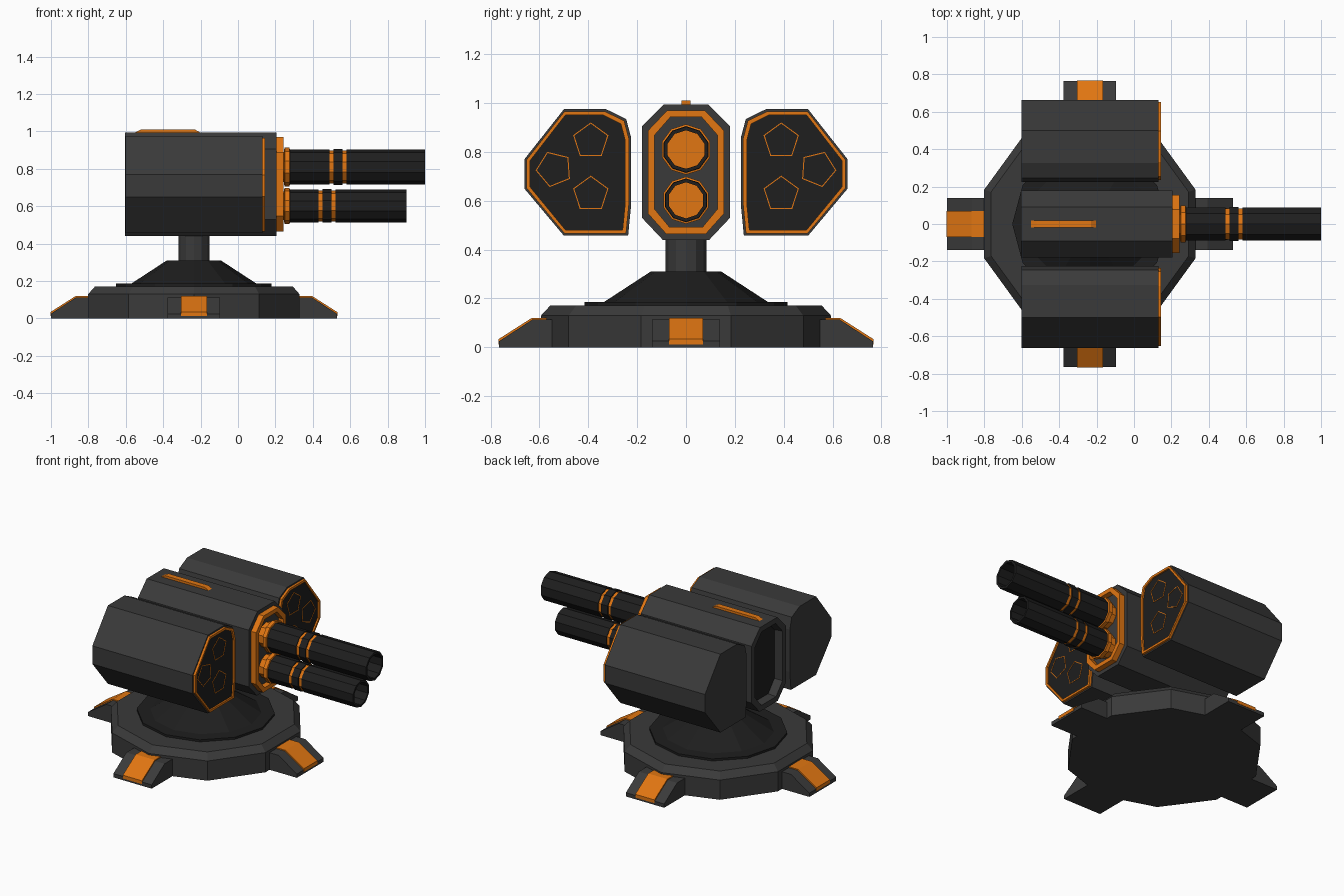
import bpy, bmesh
from math import sin, cos, pi, radians

if "Cube" in bpy.data.objects:
    bpy.data.objects.remove(bpy.data.objects["Cube"])

def material(name, rgb):
    m = bpy.data.materials.new(name)
    m.diffuse_color = (*rgb, 1)
    m.use_nodes = True
    m.node_tree.nodes["Principled BSDF"].inputs["Base Color"].default_value = m.diffuse_color
    return m

GREY = material("grey", (0.042, 0.042, 0.042))
DARK = material("dark", (0.013, 0.013, 0.013))
ORANGE = material("orange", (0.75, 0.18, 0.006))
CX = -0.236  # turret axis

def loft(name, rings, mat, loop=False):
    """Skin a series of equal-sized rings; cap the ends, or close into a frame."""
    bm = bmesh.new()
    vr = [[bm.verts.new(p) for p in r] for r in rings]
    n = len(vr[0])
    pairs = list(zip(vr, vr[1:])) + ([(vr[-1], vr[0])] if loop else [])
    for a, b in pairs:
        for i in range(n):
            j = (i + 1) % n
            bm.faces.new((a[i], a[j], b[j], b[i]))
    if not loop:
        bm.faces.new(vr[0])
        bm.faces.new(vr[-1])
    bmesh.ops.recalc_face_normals(bm, faces=bm.faces)
    me = bpy.data.meshes.new(name)
    bm.to_mesh(me)
    bm.free()
    me.materials.append(mat)
    ob = bpy.data.objects.new(name, me)
    bpy.context.collection.objects.link(ob)
    return ob

def ngon(n, r, start=0.0, c=(0, 0)):
    return [(c[0] + r * cos(start + 2 * pi * i / n), c[1] + r * sin(start + 2 * pi * i / n))
            for i in range(n)]

def inset(prof, d):
    ys, zs = [p[0] for p in prof], [p[1] for p in prof]
    cy, cz = (min(ys) + max(ys)) / 2, (min(zs) + max(zs)) / 2
    sy, sz = 1 - 2 * d / (max(ys) - min(ys)), 1 - 2 * d / (max(zs) - min(zs))
    return [(cy + (y - cy) * sy, cz + (z - cz) * sz) for y, z in prof]

def at_x(prof, x):
    return [(x, y, z) for y, z in prof]

def prism(name, prof, x0, x1, mat):
    return loft(name, [at_x(prof, x0), at_x(prof, x1)], mat)

def frame(name, outer, inner, x0, x1, mat):
    return loft(name, [at_x(outer, x0), at_x(outer, x1), at_x(inner, x1), at_x(inner, x0)], mat, True)

def lathe(name, n, steps, mat, start=0.0):
    return loft(name, [[(CX + x, y, z) for x, y in ngon(n, r, start)] for r, z in steps], mat)

# Base plate, turntable cone and pillar
lathe("base_plate", 10, [(0.594, 0), (0.594, 0.13), (0.555, 0.172)], GREY, radians(18))
lathe("turntable", 12, [(0.415, 0.165), (0.415, 0.186), (0.335, 0.186), (0.145, 0.31)], DARK)
lathe("pillar", 12, [(0.083, 0.29), (0.083, 0.46)], GREY)

# Four feet with orange strips
foot = [(0.50, 0), (0.765, 0), (0.765, 0.025), (0.63, 0.113), (0.50, 0.113)]
strip = [(0.55, 0.08), (0.70, 0.012), (0.767, 0.012), (0.767, 0.034), (0.632, 0.12), (0.55, 0.12)]
for k in range(4):
    a = k * pi / 2
    for name, prof, w, mat in (("foot", foot, 0.14, GREY), ("foot_strip", strip, 0.07, ORANGE)):
        loft(f"{name}_{k + 1}", [[(CX + r * cos(a) - s * sin(a), r * sin(a) + s * cos(a), z)
                                  for r, z in prof] for s in (-w, w)], mat)

# Central housing, hollow at the back
half = [(0.095, 0.44), (0.18, 0.53), (0.18, 0.905), (0.09, 0.995)]
body = half + [(-y, z) for y, z in reversed(half)]
loft("central_housing", [at_x(body, 0.205), at_x(body, -0.605), at_x(inset(body, 0.035), -0.605),
                         at_x(inset(body, 0.04), -0.54)], GREY)
prism("rear_panel", inset(body, 0.041), -0.55, -0.535, DARK)
frame("front_frame", inset(body, 0.025), inset(body, 0.052), 0.20, 0.242, ORANGE)

# Orange fin on the roof
loft("roof_fin", [[(x, s, z) for x, z in ((-0.56, 0.99), (-0.52, 1.01), (-0.23, 1.01), (-0.195, 0.99))]
                  for s in (-0.018, 0.018)], ORANGE)

# Two barrels: hollow sleeves around an orange core
def barrel(tag, z, r, b0, tip):
    def ring(rad):
        return ngon(10, rad, pi / 10, (0, z))
    def sleeve(name, x0, x1, rad):
        frame(f"{tag}_{name}", ring(rad), ring(r * 0.84), x0, x1, DARK)
    prism(tag + "_core", ring(r * 0.86), 0.20, b0 + 0.11, ORANGE)
    loft(tag + "_collar", [at_x(ring(q), x) for q, x in
         ((r * 0.85, 0.245), (r * 0.95, 0.245), (r * 1.1, 0.25), (r * 1.1, 0.275), (r * 0.9, 0.28))], ORANGE)
    sleeve("rear_sleeve", 0.275, b0, r)
    sleeve("middle_sleeve", b0 + 0.022, b0 + 0.07, r * 1.02)
    sleeve("muzzle", b0 + 0.092, tip, r)
    for i, x in enumerate((b0, b0 + 0.07)):
        prism(f"{tag}_band_{i + 1}", ring(r * 0.94), x, x + 0.022, ORANGE)

barrel("upper_barrel", 0.81, 0.094, 0.488, 1.0)
barrel("lower_barrel", 0.602, 0.088, 0.43, 0.90)

# Missile pods on both sides, with pentagon hatches
pod = [(0.50, 0.975), (0.327, 0.975), (0.245, 0.935), (0.225, 0.86), (0.225, 0.58),
       (0.237, 0.457), (0.50, 0.457), (0.662, 0.65), (0.662, 0.77)]
hatches = [(0.39, 0.845, 90), (0.39, 0.627, 90), (0.54, 0.73, 68)]
for side, s in (("left", 1), ("right", -1)):
    def flip(prof):
        return [(y * s, z) for y, z in prof]
    prism(side + "_pod", flip(pod), -0.602, 0.13, GREY)
    frame(side + "_pod_trim", flip(inset(pod, 0.009)), flip(inset(pod, 0.024)), 0.125, 0.145, ORANGE)
    prism(side + "_pod_face", flip(inset(pod, 0.023)), 0.12, 0.135, DARK)
    for i, (y, z, a) in enumerate(hatches):
        frame(f"{side}_hatch_{i + 1}", flip(ngon(5, 0.076, radians(a), (y, z))),
              flip(ngon(5, 0.071, radians(a), (y, z))), 0.13, 0.137, ORANGE)
